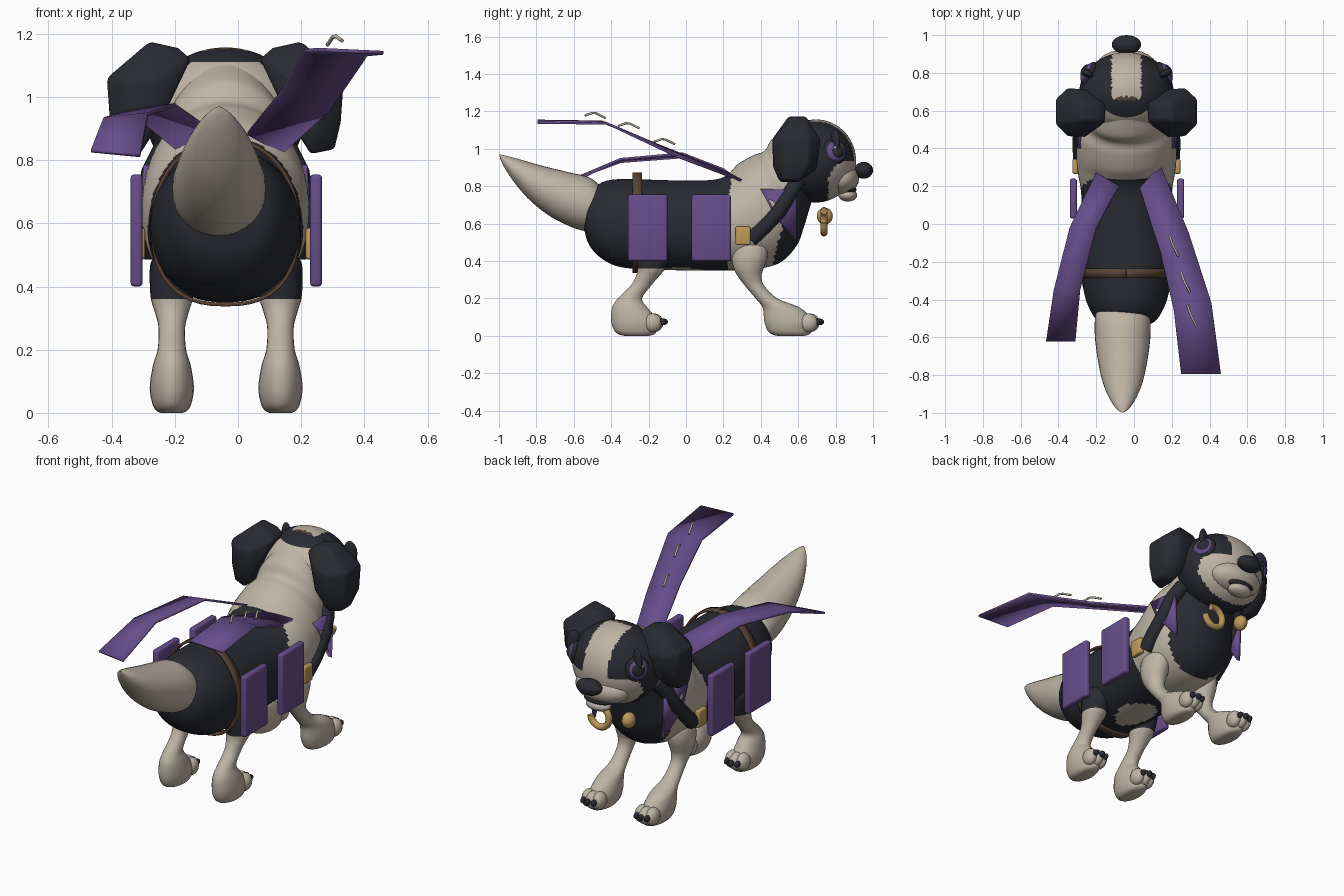
import bpy, bmesh, math
from mathutils import Vector, Matrix

if "Cube" in bpy.data.objects:
    bpy.data.objects.remove(bpy.data.objects["Cube"])

CX = -0.04  # symmetry plane of the animal


def mat(name, *rgb):
    m = bpy.data.materials.new(name)
    m.diffuse_color = (*rgb, 1)
    m.use_nodes = True
    m.node_tree.nodes["Principled BSDF"].inputs["Base Color"].default_value = m.diffuse_color
    return m


DARK = mat("charcoal fur", 0.022, 0.024, 0.032)
CREAM = mat("cream fur", 0.52, 0.46, 0.38)
PURPLE = mat("purple cloth", 0.135, 0.075, 0.26)
GOLD = mat("gold metal", 0.52, 0.32, 0.10)
BROWN = mat("brown leather", 0.10, 0.055, 0.035)


def finish(bm, name, mats, angle=50, rule=None):
    bmesh.ops.recalc_face_normals(bm, faces=bm.faces)
    if rule:
        for f in bm.faces:
            f.material_index = rule(f.calc_center_median(), f.normal)
    me = bpy.data.meshes.new(name)
    bm.to_mesh(me)
    bm.free()
    ob = bpy.data.objects.new(name, me)
    bpy.context.collection.objects.link(ob)
    for m in mats:
        me.materials.append(m)
    bpy.ops.object.select_all(action='DESELECT')
    ob.select_set(True)
    bpy.context.view_layer.objects.active = ob
    bpy.ops.object.shade_smooth_by_angle(angle=math.radians(angle))
    return ob


def smooth_rows(rows, steps):
    """Catmull-Rom interpolation of a list of tuples."""
    v = [Vector(r) for r in rows]
    out = []
    for i in range(len(v) - 1):
        a, b, c, d = v[max(i - 1, 0)], v[i], v[i + 1], v[min(i + 2, len(v) - 1)]
        for s in range(steps):
            t = s / steps
            out.append(0.5 * (2 * b + (c - a) * t + (2 * a - 5 * b + 4 * c - d) * t * t
                              + (3 * b - a - 3 * c + d) * t ** 3))
    return out + [v[-1]]


def skin(rings, name, mats, rule=None):
    bm = bmesh.new()
    vs = [[bm.verts.new(p) for p in r] for r in rings]
    n = len(vs[0])
    for a, b in zip(vs, vs[1:]):
        for i in range(n):
            bm.faces.new((a[i], a[(i + 1) % n], b[(i + 1) % n], b[i]))
    bm.faces.new(vs[0])
    bm.faces.new(vs[-1])
    return finish(bm, name, mats, 50, rule)


def power(v, p):
    return math.copysign(abs(v) ** (2 / p), v)


def loft(rows, name, mats, rule=None, n=40, steps=5, cx=CX, low=lambda y: 2):
    """Rows: top y, top z, bottom y, bottom z, half width. low(y) squares the underside."""
    rings = []
    for ty, tz, by, bz, hw in smooth_rows(rows, steps):
        mid, h = Vector((cx, (ty + by) / 2, (tz + bz) / 2)), Vector((0, (ty - by) / 2, (tz - bz) / 2))
        ring = []
        for k in range(n):
            c, s = math.cos(2 * math.pi * k / n), math.sin(2 * math.pi * k / n)
            p = low(mid.y) if c < 0 else 2
            ring.append(mid + h * power(c, p) + Vector((hw * power(s, p), 0, 0)))
        rings.append(ring)
    return skin(rings, name, mats, rule)


def ball(name, m, loc, size, rule=None, axis=None, seg=24):
    bm = bmesh.new()
    bmesh.ops.create_uvsphere(bm, u_segments=seg, v_segments=seg // 2, radius=1)
    rot = Vector(axis).to_track_quat('Z', 'Y').to_matrix().to_4x4() if axis else Matrix()
    bm.transform(Matrix.Translation(loc) @ rot @ Matrix.Diagonal((*size, 1)))
    return finish(bm, name, m if isinstance(m, list) else [m], 60, rule)


def box(name, m, lo, hi, bevel):
    bm = bmesh.new()
    bmesh.ops.create_cube(bm, size=1)
    lo, hi = Vector(lo), Vector(hi)
    bm.transform(Matrix.Translation((lo + hi) / 2) @ Matrix.Diagonal((*(hi - lo), 1)))
    bmesh.ops.bevel(bm, geom=bm.edges[:], offset=bevel, segments=3, affect='EDGES', profile=0.5)
    return finish(bm, name, [m], 40)


def tube(name, m, pts, r):
    cu = bpy.data.curves.new(name, 'CURVE')
    cu.dimensions, cu.bevel_depth, cu.bevel_resolution, cu.use_fill_caps = '3D', r, 3, True
    sp = cu.splines.new('POLY')
    sp.points.add(len(pts) - 1)
    for p, q in zip(sp.points, pts):
        p.co = (*q, 1)
    cu.materials.append(m)
    bpy.context.collection.objects.link(bpy.data.objects.new(name, cu))


def ribbon(name, m, a, b, thick=0.012):
    """Flat strip between two edge lines."""
    bm = bmesh.new()
    va, vb = [bm.verts.new(p) for p in a], [bm.verts.new(p) for p in b]
    for i in range(len(a) - 1):
        bm.faces.new((va[i], va[i + 1], vb[i + 1], vb[i]))
    s = finish(bm, name, [m], 15).modifiers.new("thickness", 'SOLIDIFY')
    s.thickness, s.offset = thick, 0


# body with fur patches
def body_rule(c, n):
    if c.y < 0.22 + 0.02 * math.sin(c.z * 17):
        return 1 if ((c.x - CX) / 0.1) ** 2 + ((c.y + 0.03) / 0.14) ** 2 < 1 and n.z < -0.8 else 0
    return 0 if c.y > 0.47 + 0.3 * max(0, c.z - 0.42) else 1


loft([(-.545, .64, -.545, .57, .05), (-.525, .74, -.52, .49, .14), (-.46, .815, -.46, .42, .19),
      (-.36, .838, -.36, .37, .225), (-.2, .835, -.2, .355, .24), (0, .83, 0, .35, .235),
      (.15, .835, .18, .35, .24), (.22, .86, .36, .355, .26), (.28, .92, .5, .39, .265),
      (.36, .965, .59, .48, .25), (.42, .99, .63, .58, .215), (.46, 1.05, .66, .68, .2),
      (.55, 1.10, .68, .74, .17)], "body", [DARK, CREAM], body_rule, 64, 8,
     low=lambda y: 2 + min(.3, max(0, (.35 - y) * 2)))

# tail
loft([(-.40, .74, -.40, .60, .11), (-.455, .80, -.46, .555, .14), (-.52, .848, -.52, .557, .148),
      (-.62, .873, -.6, .577, .146), (-.74, .902, -.72, .635, .13), (-.85, .932, -.83, .72, .105),
      (-.93, .955, -.91, .81, .072), (-.98, .967, -.965, .89, .038), (-.998, .97, -.993, .945, .008)],
     "tail", [CREAM], n=32, cx=-0.06)


# head with mask, blaze and pale muzzle
def head_rule(c, n):
    u = abs(c.x - CX)
    if u < 0.05 and 0.655 < c.y < 0.675 and c.z > 1.1:
        return 2
    if u < 0.078 and c.y > 0.66 and c.z > 0.8:
        return 1
    if c.y < 0.6 and c.z < 1.115 and u < 0.2:
        return 1
    return 1 if c.z < 0.93 and c.y > 0.76 + 0.5 * max(0, c.z - 0.84) else 0


ball("head", [DARK, CREAM, BROWN], (CX, .695, .935), (.25, .214, .222), head_rule, seg=96)
ball("muzzle", CREAM, (CX, .825, .84), (.165, .1, .085))
ball("nose", DARK, (CX, .95, .885), (.078, .05, .045))
ball("mouth", DARK, (CX, .872, .782), (.085, .04, .022))
ball("lower_lip", CREAM, (CX, .865, .752), (.075, .05, .034))

leg_rows = {  # z, centre y, half length, half width
    "front": [(.51, .35, .03, .03), (.48, .345, .085, .06), (.42, .34, .095, .07), (.36, .335, .08, .064),
              (.32, .34, .064, .053), (.27, .365, .052, .042), (.2, .43, .058, .045), (.15, .51, .1, .06),
              (.08, .55, .132, .07), (.03, .555, .12, .062), (.008, .56, .1, .05), (0, .56, .07, .035)],
    "rear": [(.51, -.17, .03, .03), (.48, -.17, .09, .065), (.42, -.175, .09, .07), (.36, -.185, .075, .066),
             (.32, -.205, .062, .054), (.27, -.24, .055, .042), (.2, -.3, .065, .045), (.15, -.3, .095, .06),
             (.08, -.275, .125, .07), (.03, -.27, .115, .062), (.008, -.265, .095, .05), (0, -.265, .065, .035)]}

for side, s in (("left", -1), ("right", 1)):
    # ears
    bm = bmesh.new()
    for u, z, y0, y1 in ((.11, 1.12, .54, .64), (.15, 1.155, .55, .64), (.24, 1.175, .55, .64),
                         (.375, 1.06, .53, .66), (.365, .92, .52, .66), (.345, .835, .52, .61), (.27, .82, .50, .60),
                         (.2, .93, .48, .68), (.31, 1.05, .465, .72), (.29, .9, .465, .70), (.22, 1.05, .46, .715)):
        for y in (y0, y1):
            bm.verts.new((CX + s * u, y, z))
    bmesh.ops.convex_hull(bm, input=bm.verts[:])
    bv = finish(bm, side + "_ear", [DARK], 75).modifiers.new("soft edges", 'BEVEL')
    bv.width, bv.segments = 0.012, 2

    # eyes
    d = Vector((s * .88, .45, .15)).normalized()
    p = Vector((CX + s * .2, .795, .985))
    ball(side + "_eye_rim", DARK, p, (.07, .07, .025), axis=d)
    ball(side + "_iris", PURPLE, p + d * .01, (.056, .056, .026), axis=d)
    ball(side + "_pupil", DARK, p + d * .019 + Vector((0, .005, 0)), (.04, .04, .023), axis=d)
    ball(side + "_glint", CREAM, p + d * .038 + Vector((0, -.012, .015)), (.012, .012, .006), axis=d, seg=12)
    ball(side + "_eyelid", DARK, p + d * .01 + Vector((0, 0, .055)), (.02, .062, .035), axis=d)

    # legs, toes and claws
    lx = -0.0375 + s * 0.172
    for kind, rows in leg_rows.items():
        rings = [[(lx + w * math.cos(a), y + l * math.sin(a), z) for a in
                  (2 * math.pi * k / 24 for k in range(24))] for z, y, l, w in smooth_rows(rows, 4)]
        skin(rings, f"{side}_{kind}_leg", [CREAM, DARK],
             lambda c, n, k=kind: 1 if k == "rear" and c.z > .36 else 0)
        ty = rows[8][1] + (.095 if kind == "rear" else .105)
        for i in (-1, 0, 1):
            tx, fy = lx + i * .034, ty + (.01 if i == 0 else 0)
            ball(f"{side}_{kind}_toe", CREAM, (tx, fy, .07), (.036, .05, .05), seg=16)
            ball(f"{side}_{kind}_claw", DARK, (tx, fy + .05, .075), (.015, .024, .018), seg=12)

    # saddle panels and buckles
    x0 = -0.037 + s * .265
    x1 = x0 + s * .038
    for name, y0, y1 in (("rear", -.31, -.1), ("front", .03, .24)):
        box(f"{side}_{name}_panel", PURPLE, (min(x0, x1), y0, .4), (max(x0, x1), y1, .755), .012)
    bx = CX + s * .27
    box(side + "_buckle", GOLD, (bx - .016, .265, .485), (bx + .016, .345, .585), .01)

    # shoulder strap and neck scarf corner
    tube(side + "_shoulder_strap", DARK,
         [(CX + s * u, y, z) for u, y, z in ((.24, .345, .515), (.245, .42, .585), (.24, .5, .67),
                                             (.225, .555, .76), (.19, .60, .83))], .042)
    ribbon(side + "_scarf_corner", PURPLE,
           [(CX + s * .25, .40, .785), (CX + s * .235, .59, .78)],
           [(CX + s * .26, .475, .64), (CX + s * .225, .588, .51)], .02)

# brown girth strap around the belly
ring = []
for k in range(49):
    c, s = math.cos(2 * math.pi * k / 48), math.sin(2 * math.pi * k / 48)
    p = 2.5 if c < 0 else 2
    ring.append((CX + .231 * power(s, p), .6 + (.257 if c < 0 else .268) * power(c, p)))
ribbon("girth_strap", BROWN, [(x, -.285, z) for x, z in ring], [(x, -.235, z) for x, z in ring], .012)

# wing-like cloth streamers
ribbon("right_streamer", PURPLE,
       [(.03, .19, .885), (.14, -.15, 1.02), (.21, -.45, 1.145), (.25, -.795, 1.15)],
       [(.14, .31, .825), (.29, -.05, .96), (.41, -.42, 1.135), (.46, -.795, 1.14)])
ribbon("left_streamer", PURPLE,
       [(-.08, .2, .89), (-.2, -.02, .975), (-.285, -.35, .945), (-.31, -.62, .815)],
       [(-.2, .27, .84), (-.34, -.02, .955), (-.425, -.35, .93), (-.465, -.62, .83)])

# small bent wire pins above the right streamer
for x, y, z in ((.21, -.12, 1.05), (.27, -.31, 1.135), (.305, -.49, 1.19)):
    tube("wire_pin", CREAM, [(x - .022, y + .06, z - .025), (x - .005, y + .01, z),
                             (x + .005, y - .01, z + .002), (x + .025, y - .05, z - .012)], .006)

# gold hoop and bell under the chin
tube("gold_hoop", GOLD, [(.04 + .06 * math.cos(a), .738, .61 + .06 * math.sin(a))
                         for a in (math.radians(70 + 15 * k) for k in range(20))], .019)
ball("gold_bell", GOLD, (-.15, .742, .64), (.036, .043, .045))
